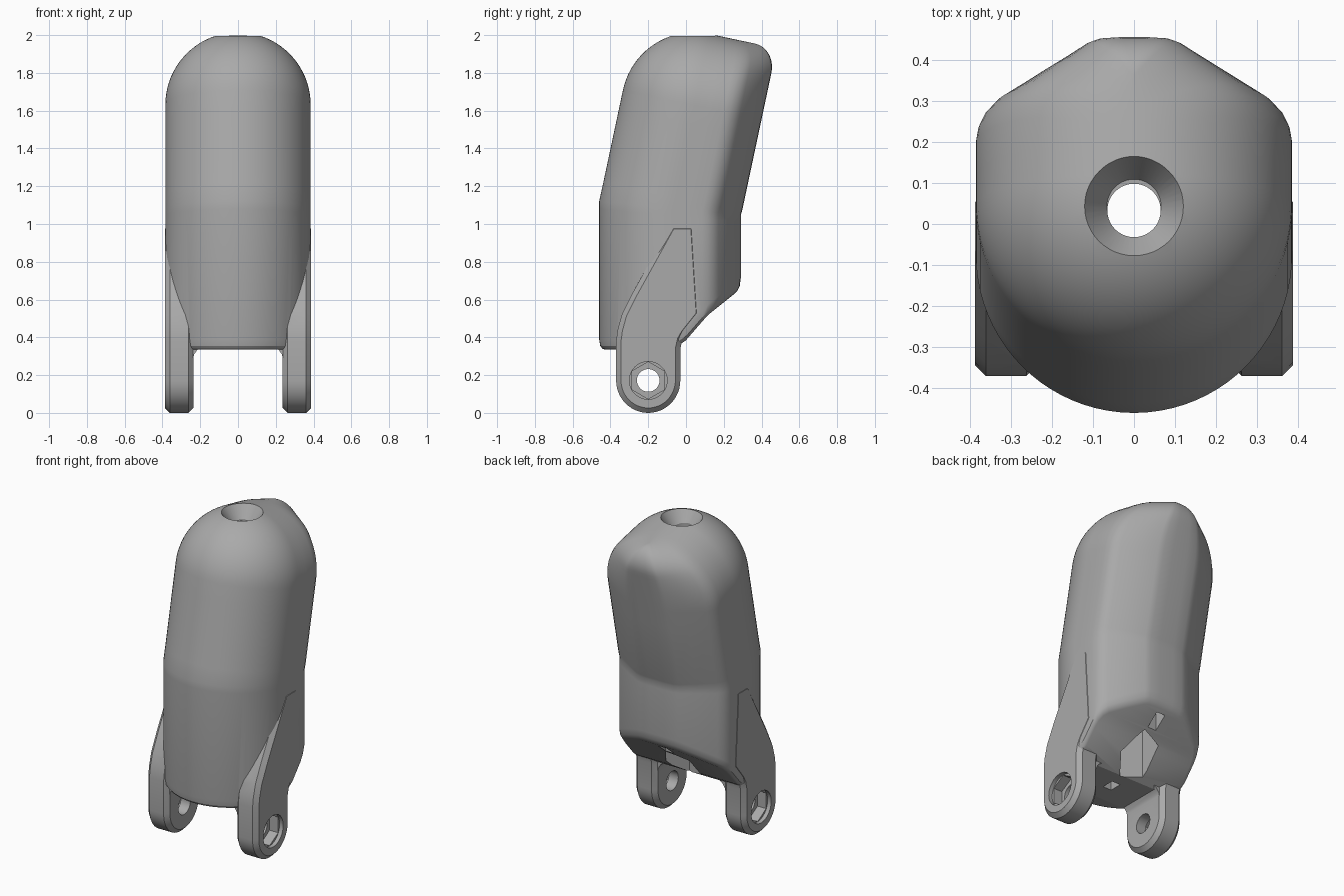
import bpy, bmesh, math
from mathutils import Vector, Matrix

if "Cube" in bpy.data.objects:
    bpy.data.objects.remove(bpy.data.objects["Cube"])

grey = bpy.data.materials.new("plain grey")
grey.use_nodes = True
grey.diffuse_color = (0.4, 0.4, 0.4, 1)
grey.node_tree.nodes["Principled BSDF"].inputs["Base Color"].default_value = (0.4, 0.4, 0.4, 1)

R = 0.385                               # half width of the body
TILT = math.radians(12)
DOME = Vector((0, 0.043, 1.63))         # centre of the rounded tip
PIN = Vector((0, -0.2, 0.172))          # hinge pin centre


def finish(name, bm):
    bmesh.ops.recalc_face_normals(bm, faces=bm.faces)
    mesh = bpy.data.meshes.new(name)
    bm.to_mesh(mesh)
    bm.free()
    mesh.materials.append(grey)
    ob = bpy.data.objects.new(name, mesh)
    bpy.context.collection.objects.link(ob)
    return ob


def apply_mod(ob, kind, **settings):
    mod = ob.modifiers.new(kind.title(), kind)
    for key, value in settings.items():
        setattr(mod, key, value)
    bpy.context.view_layer.objects.active = ob
    bpy.ops.object.modifier_apply(modifier=mod.name)


def combine(target, other, operation):
    apply_mod(target, "BOOLEAN", object=other, operation=operation, solver="EXACT")
    bpy.data.objects.remove(other)


def prism(name, points, offset, depth):
    """Extrude a closed outline along depth."""
    bm = bmesh.new()
    face = bm.faces.new([bm.verts.new(Vector(p) + Vector(offset)) for p in points])
    out = bmesh.ops.extrude_face_region(bm, geom=[face])
    moved = [v for v in out["geom"] if isinstance(v, bmesh.types.BMVert)]
    bmesh.ops.translate(bm, vec=depth, verts=moved)
    return finish(name, bm)


def rod(name, start, end, r1, r2, sides, spin=0):
    """Cylinder or cone between two points."""
    start, end = Vector(start), Vector(end)
    axis = end - start
    bm = bmesh.new()
    turn = axis.to_track_quat("Z", "Y").to_matrix().to_4x4()
    place = Matrix.Translation((start + end) / 2) @ turn @ Matrix.Rotation(spin, 4, "Z")
    bmesh.ops.create_cone(bm, cap_ends=True, segments=sides, radius1=r1, radius2=r2,
                          depth=axis.length, matrix=place)
    return finish(name, bm)


# Body cross-section, one half from front to back: round front, chamfered back
section = [(R * math.sin(a), -R * math.cos(a))
           for a in [0.015 + i * (math.pi / 2 - 0.015) / 20 for i in range(21)]]
section += [(R, 0.08), (R, 0.16), (0.38, 0.19), (0.366, 0.22), (0.34, 0.247),
            (0.24, 0.305), (0.15, 0.353), (0.115, 0.362), (0.05, 0.365)]


def base_height(y):
    return max(0.335, min(0.385 + 1.15 * y, 0.425 + 0.8 * y))


def bottom_ring(scale, lift):
    pts = [(x * scale, q * scale - 0.075) for x, q in section]
    return [(x, y, base_height(y) + lift) for x, y in pts]


def bend_ring(lift):
    return [(x, q - 0.075, 1.084 - 0.0933 * q + lift) for x, q in section]


def tilted_ring(h):
    """Ring across the tilted axis; closes as a dome for h above zero."""
    s = math.sqrt(max(0, 1 - (h / R) ** 2)) if h > 0 else 1
    k = max(0, (h - 0.25) / (R - 0.25))
    back = 1 - 0.32 * (1 - math.sqrt(max(0, 1 - k * k)))
    ring = []
    for x, q in section:
        q *= s if q < 0 else back
        ring.append(DOME + Vector((x * s, q * math.cos(TILT) + h * math.sin(TILT),
                                   h * math.cos(TILT) - q * math.sin(TILT))))
    return ring


rings = [bottom_ring(0.92, 0), bottom_ring(0.955, 0.005), bottom_ring(0.985, 0.02),
         bottom_ring(1, 0.055), bend_ring(-0.04), bend_ring(0), tilted_ring(-0.5), tilted_ring(-0.1)]
rings += [tilted_ring(R * math.sin(i * math.pi / 2 / 20.2)) for i in range(21)]

bm = bmesh.new()
n = len(section)
loops = []
for ring in rings:
    right = [bm.verts.new(p) for p in ring]
    left = [bm.verts.new((-p[0], p[1], p[2])) for p in ring]
    loops.append(right + left[::-1])
for lo, hi in zip(loops, loops[1:]):
    for i in range(2 * n):
        j = (i + 1) % (2 * n)
        bm.faces.new((lo[i], lo[j], hi[j], hi[i]))
for loop in (loops[0], loops[-1]):
    for i in range(n - 1):
        bm.faces.new((loop[i], loop[i + 1], loop[-2 - i], loop[-1 - i]))
body = finish("finger_body", bm)

# Hinge ears with chamfered edges, and the fillets that join them to the body
ear = [(0, PIN.y + 0.17 * math.cos(a), PIN.z + 0.172 * math.sin(a))
       for a in [-math.pi * i / 24 for i in range(25)]]
ear += [(0, y, z) for y, z in [(-0.37, 0.38), (-0.362, 0.44), (-0.34, 0.52), (-0.28, 0.64),
                               (-0.18, 0.82), (-0.08, 1.0), (0.05, 1.0), (0.08, 0.52),
                               (0, 0.42), (-0.02, 0.385), (-0.03, 0.34)]]
fillet = [(0.26, 0.26), (0.24, 0.28), (0.232, 0.31), (0.215, 0.335), (0.19, 0.352),
          (0.15, 0.355), (0.15, 0.45), (0.3, 0.45), (0.3, 0.26)]
for side in (1, -1):
    plate = prism("hinge_ear", ear, (side * 0.236, 0, 0), (side * 0.151, 0, 0))
    apply_mod(plate, "BEVEL", width=0.026, segments=1, limit_method="ANGLE",
              angle_limit=math.radians(50))
    combine(body, plate, "UNION")
    web = prism("ear_fillet", [(side * x, 0, z) for x, z in fillet], (0, -0.345, 0), (0, 0.29, 0))
    combine(body, web, "UNION")

# Tip countersink and the cord channel down to a five-sided opening
cy = 0.043
cutters = [
    rod("tip_trim", (0, cy, 2.0), (0, cy, 2.2), 0.3, 0.3, 48),
    rod("countersink", (0, cy, 1.915), (0, cy, 2.001), 0.066, 0.124, 48),
    rod("tip_hole", (0, 0.033, 0.9), (0, 0.033, 1.95), 0.065, 0.065, 40),
    rod("base_opening", (0, 0.03, 0.2), (0, 0.03, 1.0), 0.12, 0.12, 5, 0.3),
    rod("pin_hole", (-0.6, PIN.y, PIN.z), (0.6, PIN.y, PIN.z), 0.06, 0.06, 32),
]
# Small cord slots in the underside
for y, z in ((0.2, 0.5), (-0.2, 0.25)):
    w, d = 0.03, 0.04
    cutters.append(prism("cord_slot", [(-w, -d, 0), (w, -d, 0), (w, d, 0), (-w, d, 0)],
                         (0, y, z), (0, 0, 0.3)))
# Round rim and hexagonal pocket on the outer face of each ear
for side in (1, -1):
    for depth, radius, sides in ((0.025, 0.1, 32), (0.085, 0.098, 6)):
        cutters.append(rod("pin_pocket", (side * (0.387 - depth), PIN.y, PIN.z),
                           (side * 0.45, PIN.y, PIN.z), radius, radius, sides))
for cutter in cutters:
    combine(body, cutter, "DIFFERENCE")

bpy.ops.object.select_all(action="DESELECT")
body.select_set(True)
bpy.context.view_layer.objects.active = body
bpy.ops.object.shade_smooth_by_angle(angle=math.radians(28))
